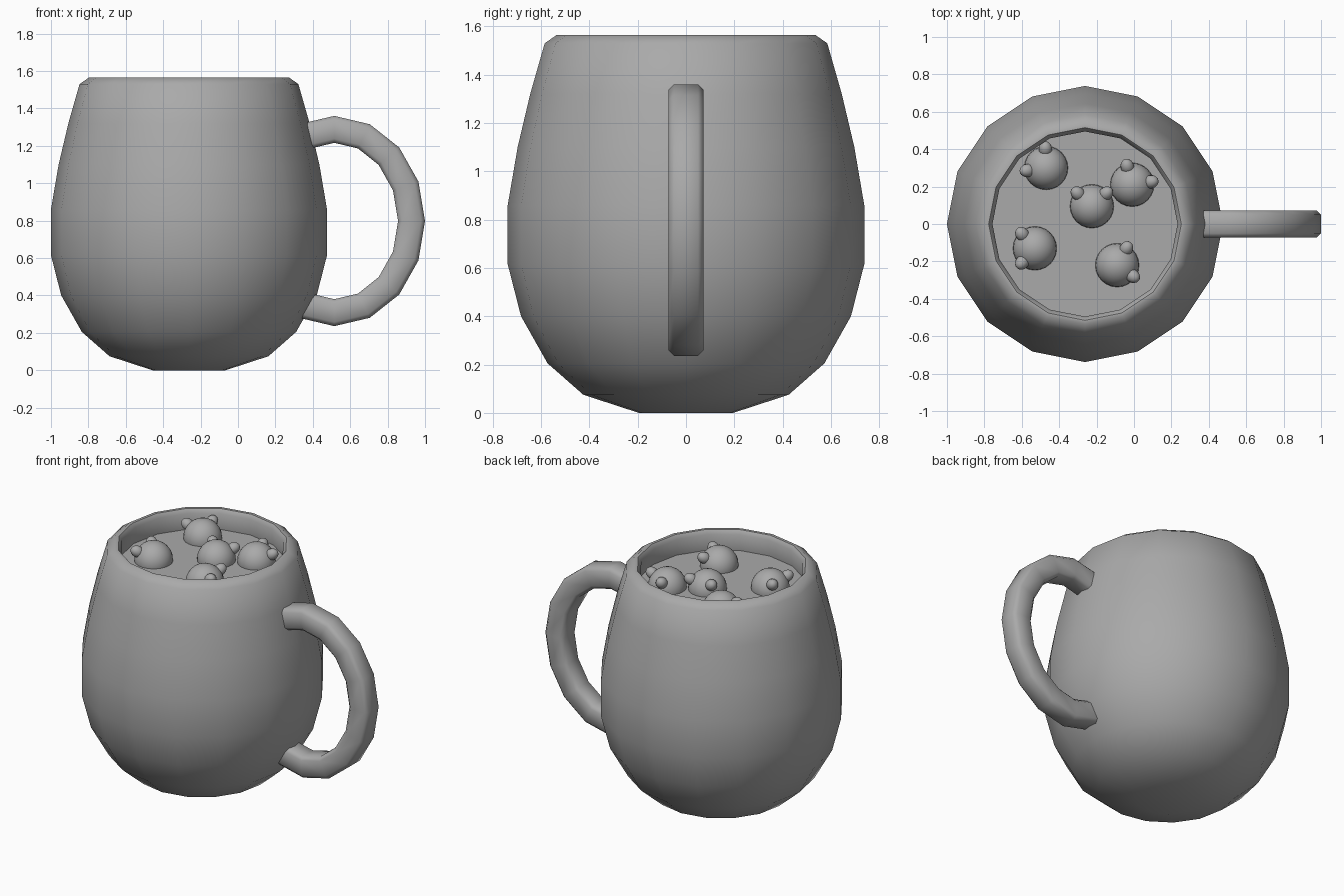
import bpy, bmesh, math
from mathutils import Vector, Matrix

if "Cube" in bpy.data.objects:
    bpy.data.objects.remove(bpy.data.objects["Cube"], do_unlink=True)

CENTRE_X = -0.262
SIDES = 16
LIQUID_Z = 1.43

grey = bpy.data.materials.new("plain_grey")
grey.use_nodes = True
grey.diffuse_color = (0.4, 0.4, 0.4, 1)
grey.node_tree.nodes["Principled BSDF"].inputs["Base Color"].default_value = (0.4, 0.4, 0.4, 1)


def finish(bm, name, angle=50):
    """Turn a bmesh into a smooth-shaded object."""
    bmesh.ops.recalc_face_normals(bm, faces=bm.faces)
    mesh = bpy.data.meshes.new(name)
    bm.to_mesh(mesh)
    bm.free()
    mesh.materials.append(grey)
    obj = bpy.data.objects.new(name, mesh)
    bpy.context.collection.objects.link(obj)
    bpy.ops.object.select_all(action="DESELECT")
    obj.select_set(True)
    bpy.context.view_layer.objects.active = obj
    bpy.ops.object.shade_smooth_by_angle(angle=math.radians(angle))
    return obj


def skin(bm, rings):
    """Bridge matching rings of points and cap both ends."""
    loops = [[bm.verts.new(p) for p in ring] for ring in rings]
    for a, b in zip(loops, loops[1:]):
        for i in range(len(a)):
            j = (i + 1) % len(a)
            bm.faces.new((a[i], a[j], b[j], b[i]))
    bm.faces.new(loops[0])
    bm.faces.new(loops[-1])


def circle(radius, z):
    return [(CENTRE_X + radius * math.cos(math.tau * i / SIDES),
             radius * math.sin(math.tau * i / SIDES), z) for i in range(SIDES)]


# Mug: outer wall up to the rim, then down the inside to the floor
profile = [(0.195, 0), (0.425, 0.075), (0.573, 0.205), (0.683, 0.4), (0.738, 0.615),
           (0.738, 0.86), (0.697, 1.1), (0.645, 1.32), (0.585, 1.53), (0.535, 1.565),
           (0.515, 1.565), (0.495, 1.54), (0.51, 1.4), (0.62, 1.0), (0.62, 0.6), (0.4, 0.2)]
bm = bmesh.new()
skin(bm, [circle(r, z) for r, z in profile])
finish(bm, "mug_body")

# Drink surface
bm = bmesh.new()
bm.faces.new([bm.verts.new(p) for p in circle(0.508, LIQUID_Z)])
finish(bm, "drink_surface")

# Handle: chamfered square section swept round part of an ellipse
half, flat = 0.072, 0.05
section = [(half, -flat), (half, flat), (flat, half), (-flat, half),
           (-half, flat), (-half, -flat), (-flat, -half), (flat, -half)]
rings = []
for step in range(-5, 6):
    t = step * math.tau / 16
    point = Vector((0.515 + 0.413 * math.cos(t), 0, 0.798 + 0.49 * math.sin(t)))
    out = Vector((0.49 * math.cos(t), 0, 0.413 * math.sin(t))).normalized()
    rings.append([point + out * u + Vector((0, v, 0)) for u, v in section])
bm = bmesh.new()
skin(bm, rings)
finish(bm, "handle")

# Marshmallows: floating round heads with two stubby ears
marshmallows = [(-0.47, 0.3, 140), (-0.01, 0.21, 57), (-0.225, 0.095, 90),
                (-0.53, -0.13, 180), (-0.09, -0.22, 13)]
for n, (x, y, heading) in enumerate(marshmallows, 1):
    bm = bmesh.new()
    place = Matrix.Translation((x, y, LIQUID_Z + 0.01))
    bmesh.ops.create_uvsphere(bm, u_segments=24, v_segments=14, radius=0.117, matrix=place)
    for side in (-1, 1):
        a = math.radians(heading + side * 48)
        direction = Vector((0.1 * math.cos(a), 0.1 * math.sin(a), 0.062))
        turn = direction.to_track_quat("Z", "Y").to_matrix().to_4x4()
        ear = place @ Matrix.Translation(direction) @ turn @ Matrix.Diagonal((1, 1, 1.25, 1))
        bmesh.ops.create_uvsphere(bm, u_segments=14, v_segments=10, radius=0.036, matrix=ear)
    finish(bm, f"marshmallow_{n}")
